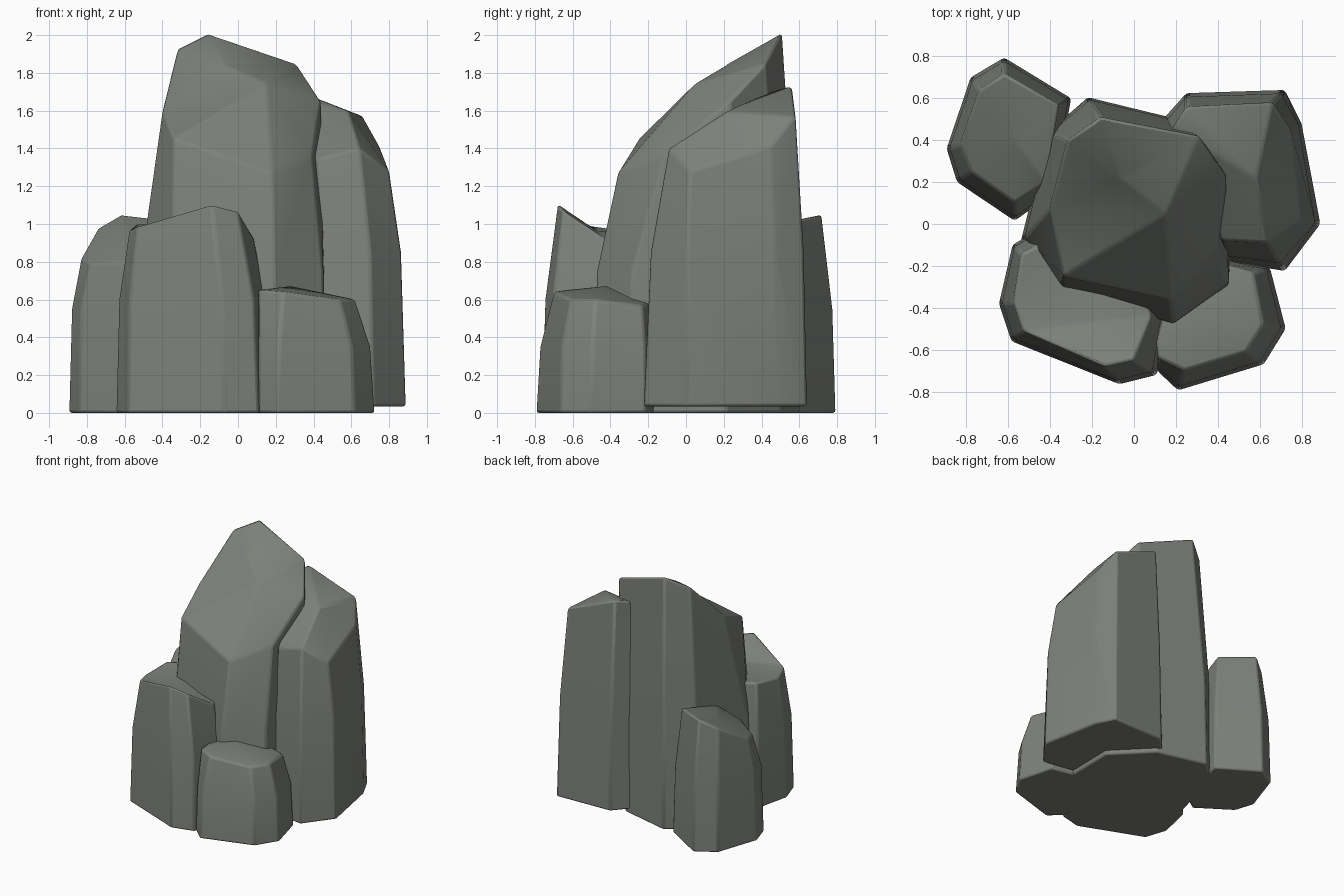
import bpy, bmesh, math
from mathutils import Vector

if "Cube" in bpy.data.objects:
    bpy.data.objects.remove(bpy.data.objects["Cube"])

# Dark, slightly green stone
stone = bpy.data.materials.new("stone")
stone.diffuse_color = (.205, .22, .195, 1)
stone.use_nodes = True
stone.node_tree.nodes["Principled BSDF"].inputs["Base Color"].default_value = stone.diffuse_color


def rock_column(name, base, rim, peaks, mid_z, floor=0.0, bulge=0.22):
    """Loft a faceted column: base outline -> bulged middle -> slanted rim -> peaks."""
    bm = bmesh.new()
    n = len(base)
    low = [Vector((x, y, floor)) for x, y in base]
    top = [Vector(p) for p in rim]
    mid = []
    for a, b in zip(low, top):
        p = a.lerp(b, bulge)
        p.z = mid_z
        mid.append(p)
    rings = [[bm.verts.new(p) for p in ring] for ring in (low, mid, top)]
    bm.faces.new(rings[0][::-1])
    for r0, r1 in zip(rings, rings[1:]):
        for i in range(n):
            j = (i + 1) % n
            bm.faces.new((r0[i], r0[j], r1[j], r1[i]))
    # Faceted crown, each rim corner joined to its nearest peak
    pk = [bm.verts.new(p) for p in peaks]
    near = [min(pk, key=lambda v: (v.co - p).length) for p in top]
    for i in range(n):
        j = (i + 1) % n
        bm.faces.new((rings[2][i], rings[2][j], near[j]))
        if near[i] is not near[j]:
            bm.faces.new((rings[2][i], near[j], near[i]))
    bmesh.ops.recalc_face_normals(bm, faces=bm.faces[:])
    mesh = bpy.data.meshes.new(name)
    bm.to_mesh(mesh)
    bm.free()
    mesh.materials.append(stone)
    obj = bpy.data.objects.new(name, mesh)
    bpy.context.collection.objects.link(obj)
    # Worn edges
    bev = obj.modifiers.new("worn_edges", 'BEVEL')
    bev.width = 0.014
    bev.segments = 2
    bev.limit_method = 'ANGLE'
    bev.angle_limit = math.radians(20)
    bpy.ops.object.select_all(action='DESELECT')
    obj.select_set(True)
    bpy.context.view_layer.objects.active = obj
    bpy.ops.object.shade_smooth_by_angle(angle=math.radians(25))
    return obj


# Tall central column
rock_column(
    "main_column",
    [(-.54, -.08), (-.35, -.33), (.19, -.49), (.46, -.31),
     (.47, .22), (.19, .505), (-.22, .605), (-.41, .44)],
    [(-.40, .08, 1.6), (-.34, -.25, 1.45), (.18, -.36, 1.27), (.39, -.12, 1.36),
     (.44, .23, 1.65), (.31, .42, 1.85), (-.16, .51, 2.01), (-.32, .40, 1.93)],
    [(-.06, .21, 1.84), (.15, .05, 1.745)], .75, bulge=.13)

# Second tallest column, slightly raised off the ground
rock_column(
    "right_column",
    [(.45, -.18), (.72, -.225), (.89, 0), (.80, .48),
     (.72, .64), (.25, .625), (.12, .48)],
    [(.42, -.08, 1.34), (.64, -.09, 1.40), (.80, .02, 1.28), (.75, .45, 1.41),
     (.66, .58, 1.57), (.25, .56, 1.73), (.18, .45, 1.70)],
    [(.58, .22, 1.60)], .85, floor=.035, bulge=.28)

# Medium column at front left
rock_column(
    "front_left_column",
    [(-.645, -.38), (-.585, -.56), (-.07, -.765), (.11, -.72),
     (.16, -.42), (0, -.10), (-.45, -.02), (-.58, -.10)],
    [(-.575, -.37, .97), (-.53, -.51, .99), (-.14, -.68, 1.105), (.0, -.65, 1.07),
     (.085, -.44, .93), (-.04, -.18, .90), (-.42, -.08, 1.0), (-.54, -.14, 1.0)],
    [(-.17, -.47, .96)], .6)

# Short column at front right
rock_column(
    "front_right_column",
    [(.10, -.55), (.11, -.70), (.21, -.795), (.62, -.67),
     (.725, -.50), (.65, -.21), (.45, -.17), (.16, -.25)],
    [(.105, -.55, .65), (.115, -.64, .65), (.24, -.70, .64), (.54, -.61, .60),
     (.62, -.48, .60), (.57, -.23, .57), (.43, -.19, .58), (.17, -.30, .64)],
    [(.28, -.43, .67)], .35)

# Medium column at back left
rock_column(
    "back_left_column",
    [(-.895, .36), (-.845, .20), (-.57, .015), (-.38, .15),
     (-.30, .60), (-.62, .795), (-.78, .70)],
    [(-.83, .38, .82), (-.78, .25, .79), (-.57, .10, .80), (-.42, .20, .92),
     (-.36, .57, 1.02), (-.62, .72, 1.05), (-.74, .64, .98)],
    [(-.57, .40, .96)], .55)
